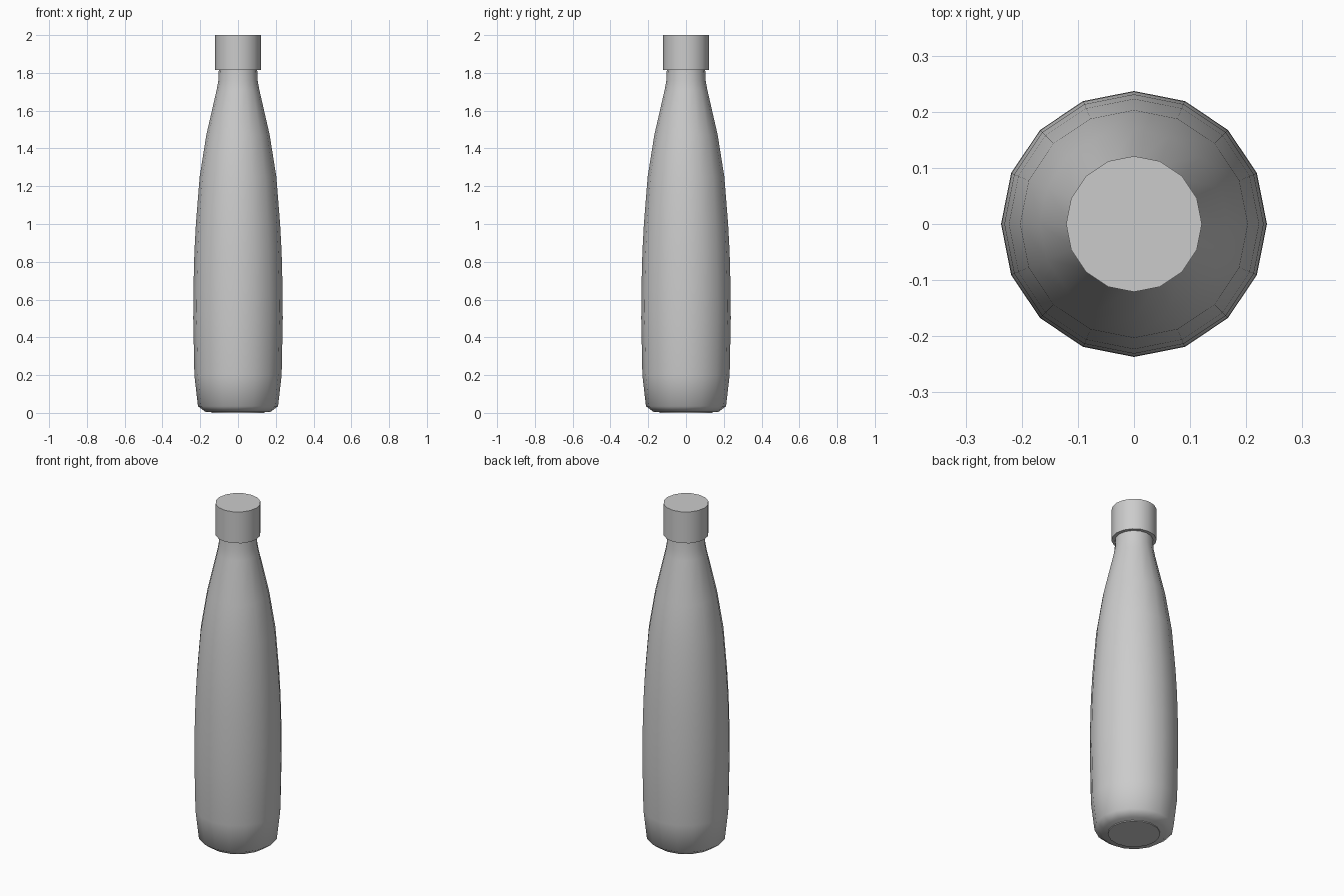
import bpy, bmesh, math

if "Cube" in bpy.data.objects:
    bpy.data.objects.remove(bpy.data.objects["Cube"])

SIDES = 16


def lathe(name, profile, angle):
    """Revolve (radius, z) points around z and close both ends."""
    bm = bmesh.new()
    rings = []
    for r, z in profile:
        rings.append([bm.verts.new((r * math.cos(2 * math.pi * i / SIDES),
                                    r * math.sin(2 * math.pi * i / SIDES), z))
                      for i in range(SIDES)])
    for low, high in zip(rings, rings[1:]):
        for i in range(SIDES):
            j = (i + 1) % SIDES
            bm.faces.new((low[i], low[j], high[j], high[i]))
    bm.faces.new(rings[0][::-1])
    bm.faces.new(rings[-1])
    mesh = bpy.data.meshes.new(name)
    bm.to_mesh(mesh)
    bm.free()
    obj = bpy.data.objects.new(name, mesh)
    bpy.context.collection.objects.link(obj)
    bpy.ops.object.select_all(action='DESELECT')
    obj.select_set(True)
    bpy.context.view_layer.objects.active = obj
    bpy.ops.object.shade_smooth_by_angle(angle=math.radians(angle))
    return obj


# Tapered bottle body with chamfered base and slim neck
lathe("bottle_body", [
    (0.172, 0.005), (0.212, 0.035), (0.231, 0.20), (0.237, 0.50),
    (0.236, 0.66), (0.231, 0.85), (0.223, 1.00), (0.203, 1.25),
    (0.168, 1.47), (0.113, 1.71), (0.104, 1.76), (0.101, 1.83)], 50)

# Shallow foot under the base
lathe("base_foot", [(0.14, 0.0), (0.14, 0.006)], 30)

# Straight cap
lathe("cap", [(0.121, 1.815), (0.121, 2.0)], 30)
